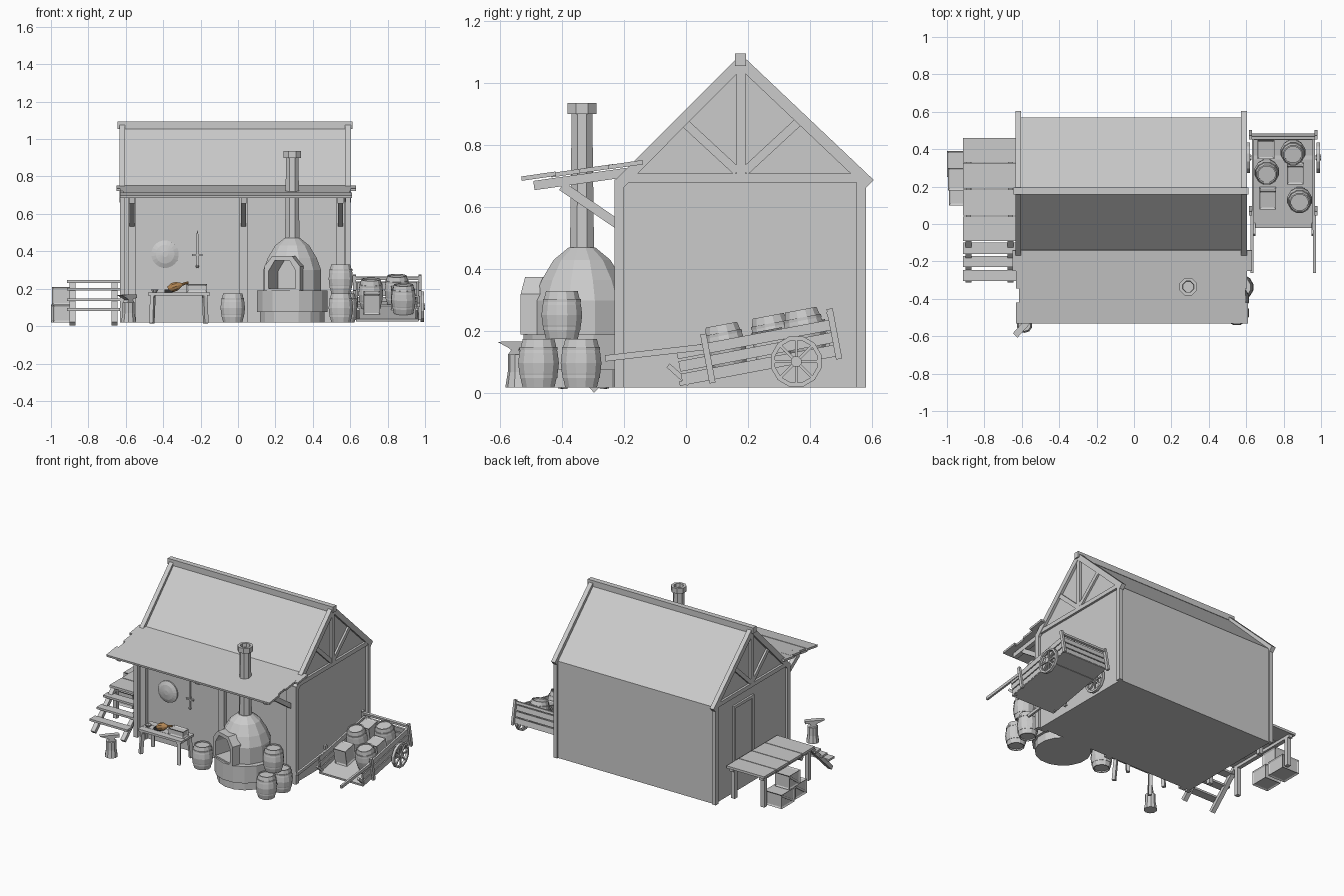
import bpy, bmesh
from math import pi, sin, cos, radians, atan
from mathutils import Matrix, Vector

if "Cube" in bpy.data.objects:
    bpy.data.objects.remove(bpy.data.objects["Cube"])

I = Matrix()
T = lambda x, y, z: Matrix.Translation((x, y, z))
R = lambda deg, ax: Matrix.Rotation(radians(deg), 4, ax)

def finish(name, bm, M=I):
    bmesh.ops.recalc_face_normals(bm, faces=bm.faces)
    bm.transform(M)
    me = bpy.data.meshes.new(name)
    bm.to_mesh(me); bm.free()
    ob = bpy.data.objects.new(name, me)
    bpy.context.collection.objects.link(ob)
    return ob

def box(name, lo, hi, M=I, inset=0):
    lo, hi = Vector(lo), Vector(hi)
    bm = bmesh.new()
    bmesh.ops.create_cube(bm, size=1)
    bm.transform(Matrix.Translation((lo + hi) / 2) @ Matrix.Diagonal((*(hi - lo), 1)))
    if inset:
        bmesh.ops.inset_individual(bm, faces=bm.faces[:], thickness=inset, depth=-0.006)
    return finish(name, bm, M)

def beam(name, p, q, w, h, M=I):
    p, q = Vector(p), Vector(q)
    d = q - p
    B = Matrix.Translation((p + q) / 2) @ d.to_track_quat('Y', 'Z').to_matrix().to_4x4()
    return box(name, (-w/2, -d.length/2, -h/2), (w/2, d.length/2, h/2), M @ B)

def prism(name, pts, depth, M=I):
    """XZ outline extruded along +Y"""
    bm = bmesh.new()
    f = bm.faces.new([bm.verts.new((x, 0, z)) for x, z in pts])
    g = bmesh.ops.extrude_face_region(bm, geom=[f])
    bmesh.ops.translate(bm, vec=(0, depth, 0), verts=[v for v in g['geom'] if isinstance(v, bmesh.types.BMVert)])
    return finish(name, bm, M)

def lathe(name, prof, M=I, n=12, loop=False):
    bm = bmesh.new()
    rings = [[bm.verts.new((r*cos(2*pi*(i+.5)/n), r*sin(2*pi*(i+.5)/n), z)) for i in range(n)] for r, z in prof]
    for a, b in zip(rings, rings[1:] + (rings[:1] if loop else [])):
        for i in range(n):
            j = (i + 1) % n
            bm.faces.new((a[i], a[j], b[j], b[i]))
    if not loop:
        bm.faces.new(rings[0]); bm.faces.new(rings[-1])
    return finish(name, bm, M)

def barrel(name, M):
    lathe(name, [(.046, .008), (.047, 0), (.053, 0), (.064, .045), (.068, .078), (.064, .11),
                 (.053, .155), (.046, .155), (.046, .147)], M)
    for z, r in ((.03, .0625), (.12, .0635)):
        lathe(name + "_hoop", [(r-.004, z), (r, z), (r, z+.01), (r-.004, z+.01)], M, loop=True)

def crate(name, lo, hi, M=I):
    box(name, lo, hi, M, inset=.013)
    beam(name + "_brace", (lo[0]+.004, lo[1]+.012, lo[2]+.012), (lo[0]+.004, hi[1]-.012, hi[2]-.012), .006, .014, M)

# --- house body with gable, posts, ridge
SIDE = T(.585, 0, 0) @ R(90, 'Z')
prism("house_body", [(-.2, .02), (.57, .02), (.57, .685), (.175, 1.07), (-.2, .685)], 1.2, SIDE)
box("ridge_beam", (-.645, .158, 1.055), (.612, .194, 1.095))
for x in (-.618, .588):
    for y in (-.215, .565):
        box("corner_post", (x-.014, y-.015, .02), (x+.014, y+.015, .69))
    box("tie_beam", (x-.012, -.2, .68), (x+.012, .58, .708))
    box("king_post", (x-.012, .162, .7), (x+.012, .192, 1.06))
    for s, e in ((-1, -.215), (1, .592)):
        beam("end_rafter", (x, .177, 1.068), (x, e, .675), .03, .036)
        beam("gable_strut", (x, .177+s*.012, .715), (x, .177+s*.185, .875), .02, .028)
for x in (-.567, .03, .548):
    box("front_post", (x-.022, -.225, .02), (x+.022, -.195, .69))
    beam("awning_beam", (x, -.49, .67), (x, -.19, .712), .03, .03)
    beam("awning_brace", (x, -.4, .668), (x, -.22, .545), .028, .03)
# awning planks
for i, (y, z, xa, xb) in enumerate(((-.53, .692, -.63, .61), (-.435, .703, -.615, .595),
                                    (-.345, .716, -.63, .605), (-.25, .729, -.65, .63))):
    beam("awning_plank", ((xa+xb)/2, y, z), ((xa+xb)/2, y+.11, z+.016), xb-xa, .014)

# --- side door
box("door", (-.622, .17, .24), (-.61, .36, .6))
for y in (.165, .365):
    box("door_frame", (-.628, y-.01, .24), (-.61, y+.01, .615))
box("door_lintel", (-.628, .155, .6), (-.61, .375, .62))

# --- porch and steps on the left
for a, b in ((-.09, .04), (.045, .185), (.19, .325), (.33, .46)):
    box("porch_plank", (-.915, a, .23), (-.63, b, .246))
for x in (-.885, -.66):
    for y in (-.06, .42):
        box("porch_leg", (x-.014, y-.014, .02), (x+.014, y+.014, .23))
    box("porch_joist", (x-.014, -.08, .21), (x+.014, .45, .23))
    beam("stair_stringer", (x, -.305, .012), (x, -.085, .225), .03, .026)
for y, z in ((-.13, .19), (-.2, .135), (-.275, .082)):
    box("stair_tread", (-.915, y-.03, z), (-.63, y+.03, z+.014))
crate("crate_a", (-1, .25, .02), (-.87, .39, .115))
crate("crate_b", (-.99, .1, .02), (-.87, .225, .115))
crate("crate_top", (-.995, .18, .115), (-.885, .3, .21))

# --- forge furnace
F = T(.29, -.335, 0)
lathe("forge_base", [(.175, .02), (.175, .075), (.192, .075), (.192, .19), (.16, .19)], F, 16)
dome = lathe("forge_dome", [(.16, .185), (.16, .3), (.135, .365), (.095, .43), (.045, .47)], F, 12)
lathe("chimney", [(.042, .46), (.036, .9), (.05, .9), (.05, .935), (.032, .935), (.03, .91)], F, 8)
arch = lambda w, z0, z1: [(-w, z0), (w, z0), (w, z1-.055), (w*.55, z1), (-w*.55, z1), (-w, z1-.055)]
FM = F @ R(-18, 'Z')
frame = prism("forge_mouth", arch(.1, .19, .375), .07, FM @ T(0, -.175, 0))
cutter = prism("mouth_cutter", arch(.076, .2, .35), .2, FM @ T(0, -.21, 0))
for ob in (dome, frame):
    m = ob.modifiers.new("cut", 'BOOLEAN')
    m.operation, m.object, m.solver = 'DIFFERENCE', cutter, 'EXACT'
dg = bpy.context.evaluated_depsgraph_get()
for ob in (dome, frame):
    new = bpy.data.meshes.new_from_object(ob.evaluated_get(dg))
    ob.modifiers.clear()
    ob.data = new
bpy.data.objects.remove(cutter)

# --- barrels by the wall
barrel("barrel_single", T(-.028, -.345, .02))
barrel("barrel_front", T(.55, -.475, .02))
barrel("barrel_rear", T(.572, -.338, .02))
barrel("barrel_stacked", T(.55, -.4, .175))

# --- hand cart, tilted onto its nose
C = T(.8, 0, .028) @ R(10.7, 'X')
box("cart_floor", (-.17, -.02, 0), (.165, .49, .014), C)
for h in (.004, .045, .086):
    for x in (-.17, .155):
        box("cart_side", (x, -.01, h), (x+.012, .49, h+.034), C)
    box("cart_end", (-.17, .48, h), (.165, .492, h+.034), C)
for x in (-.176, .172):
    for u, top in ((.085, .15), (.5, .155)):
        box("cart_post", (x-.008, u-.01, -.01), (x+.008, u+.01, top), C)
    beam("cart_handle", (x*.96, -.24, .132), (x*.96, .09, .108), .014, .02, C)
    beam("cart_foot", (x*.9, -.045, .072), (x*.9, .01, .0), .014, .016, C)
box("cart_tail_rail", (-.18, .488, .13), (.18, .504, .147), C)
# wheels and axle
box("axle", (.612, .345, .095), (.988, .365, .115))
for x in (.612, .986):
    W = T(x, .355, .103) @ R(90, 'Y')
    lathe("wheel_rim", [(.07, -.009), (.084, -.009), (.084, .009), (.07, .009)], W, 12, True)
    lathe("wheel_hub", [(.018, -.014), (.018, .014)], W, 8)
    for k in range(8):
        a = k*pi/4
        beam("wheel_spoke", (.012*cos(a), .012*sin(a), 0), (.073*cos(a), .073*sin(a), 0), .009, .009, W)
# cart load
for x, y in ((.85, .375), (.71, .27), (.885, .12)):
    barrel("cart_barrel", C @ T(x-.8, (y+.025)/.98, .014))
for x, y in ((.705, .4), (.862, .262), (.715, .13)):
    u = (y+.02)/.98
    crate("cart_crate", (x-.845, u-.05, .014), (x-.755, u+.05, .125), C)

# --- anvil on stump
A = T(-.585, -.54, 0)
lathe("stump", [(.042, .02), (.034, .07), (.034, .125)], A, 10)
prism("anvil", [(-.03, .125), (.03, .125), (.016, .14), (.022, .148), (.05, .15), (.05, .168),
                (-.03, .168), (-.075, .166), (-.03, .148), (-.016, .14)], .034, A @ R(48, 'Z') @ T(0, -.017, 0))

# --- work table
for y in (-.4, -.353, -.306):
    box("table_plank", (-.482, y, .165), (-.15, y+.045, .18))
for x, s in ((-.455, -1), (-.178, 1)):
    for y, t in ((-.385, -1), (-.275, 1)):
        beam("table_leg", (x+s*.006, y+t*.012, .015), (x, y, .166), .022, .022)
    box("table_batten", (x-.012, -.395, .152), (x+.012, -.265, .166))
lathe("bowl", [(.012, .18), (.022, .196), (.018, .196), (.01, .186)], T(-.445, -.34, 0), 8)
crate("tool_box", (-.275, -.36, .18), (-.165, -.3, .225))
brown = bpy.data.materials.new("leather_brown")
brown.diffuse_color = (.45, .24, .09, 1)
brown.use_nodes = True
brown.node_tree.nodes["Principled BSDF"].inputs["Base Color"].default_value = brown.diffuse_color
dark = bpy.data.materials.new("dark_iron")
dark.diffuse_color = (.03, .03, .03, 1)
dark.use_nodes = True
dark.node_tree.nodes["Principled BSDF"].inputs["Base Color"].default_value = dark.diffuse_color
K = T(-.345, -.34, .205) @ R(65, 'Y')
lathe("bellows", [(.014, -.03), (.026, -.005), (.024, .02), (.008, .05), (.006, .085)], T(-.345, -.34, .208) @ R(72, 'Y'), 10).data.materials.append(brown)
box("dark_tool", (-.392, -.355, .18), (-.35, -.325, .197)).data.materials.append(dark)

# --- shield and sword on the wall
lathe("shield", [(.074, 0), (.074, .008), (.05, .018), (.015, .024)], T(-.39, -.2, .385) @ R(90, 'X'), 20)
prism("sword_blade", [(-.006, .385), (.006, .385), (.005, .49), (0, .515), (-.005, .49)], .006, T(-.217, -.212, 0))
box("sword_guard", (-.245, -.216, .375), (-.19, -.204, .385))
box("sword_grip", (-.222, -.215, .325), (-.212, -.205, .378))
lathe("sword_pommel", [(.006, -.008), (.01, 0), (.006, .008)], T(-.217, -.21, .32), 8)
